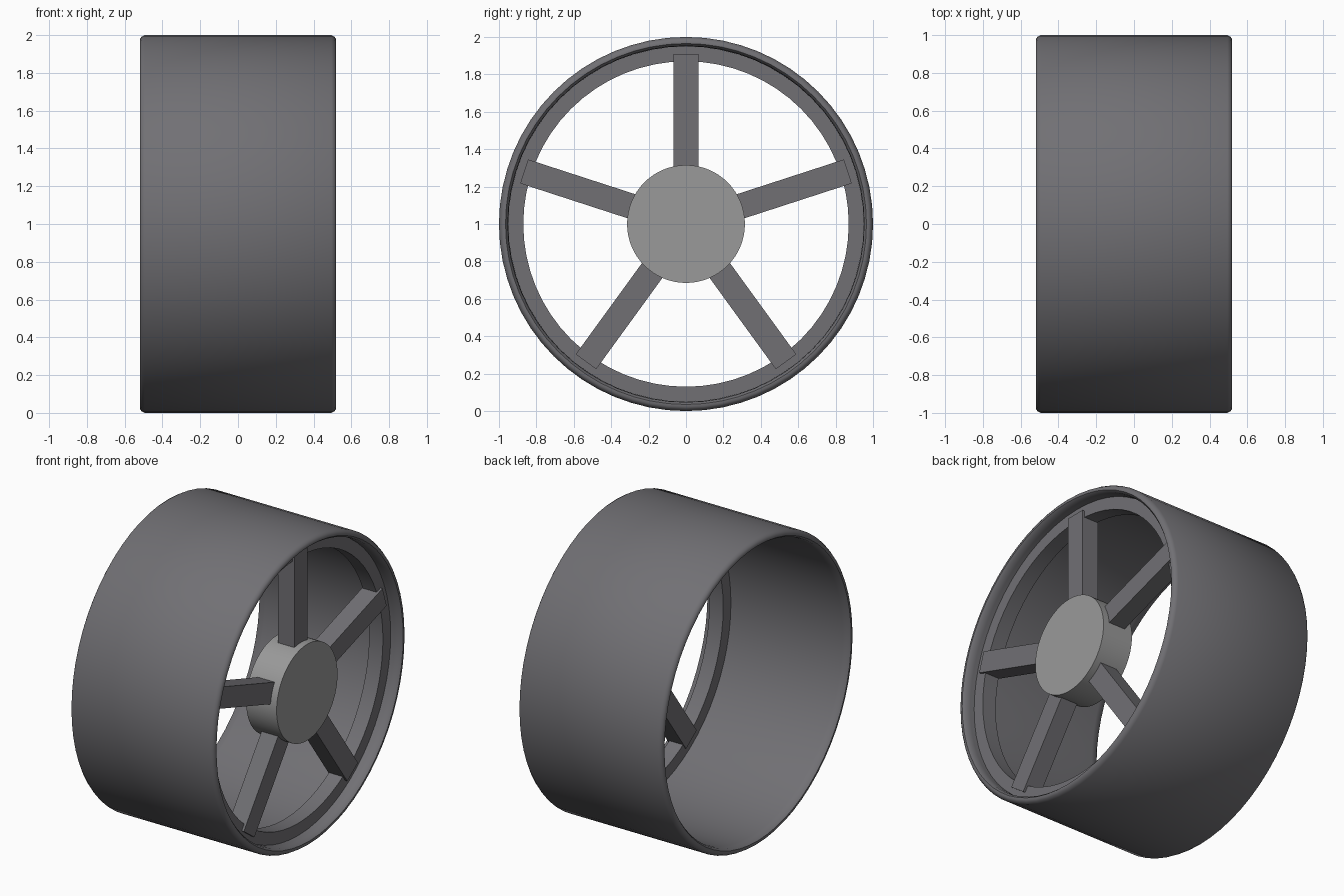
import bpy, bmesh, math
from mathutils import Matrix

if "Cube" in bpy.data.objects:
    bpy.data.objects.remove(bpy.data.objects["Cube"])


def material(name, value):
    m = bpy.data.materials.new(name)
    m.diffuse_color = (*value, 1)
    m.use_nodes = True
    m.node_tree.nodes["Principled BSDF"].inputs["Base Color"].default_value = m.diffuse_color
    return m


DARK = material("dark grey", (0.165, 0.162, 0.175))
LIGHT = material("light grey", (0.32, 0.32, 0.32))


def finish(name, bm, mat, smooth=True):
    bmesh.ops.recalc_face_normals(bm, faces=bm.faces)
    me = bpy.data.meshes.new(name)
    bm.to_mesh(me)
    bm.free()
    me.materials.append(mat)
    ob = bpy.data.objects.new(name, me)
    ob.location.z = 1
    bpy.context.collection.objects.link(ob)
    if smooth:
        bpy.context.view_layer.objects.active = ob
        ob.select_set(True)
        bpy.ops.object.shade_smooth_by_angle(angle=math.radians(40))
        ob.select_set(False)
    return ob


def lathe(name, profile, mat, steps=64):
    """Revolve a closed (x, radius) profile around the x axis."""
    bm = bmesh.new()
    rings = []
    for i in range(steps):
        a = 2 * math.pi * i / steps
        rings.append([bm.verts.new((x, r * math.sin(a), r * math.cos(a))) for x, r in profile])
    n = len(profile)
    for i in range(steps):
        p, q = rings[i], rings[(i + 1) % steps]
        for j in range(n):
            k = (j + 1) % n
            bm.faces.new((p[j], p[k], q[k], q[j]))
    return finish(name, bm, mat)


# Tyre: thin tube with rounded edges
half = [(0.47, 0.95), (0.505, 0.953), (0.52, 0.965), (0.52, 0.978), (0.512, 0.99), (0.495, 1.0)]
lathe("tyre", half + [(-x, r) for x, r in reversed(half)], DARK)

# Inner ring that carries the spokes
lathe("rim_ring", [(0.34, 0.87), (0.44, 0.87), (0.44, 0.955), (0.34, 0.955)], DARK)

# Hub
bm = bmesh.new()
bmesh.ops.create_cone(bm, cap_ends=True, segments=64, radius1=0.315, radius2=0.315, depth=0.22,
                      matrix=Matrix.Translation((0.39, 0, 0)) @ Matrix.Rotation(math.pi / 2, 4, 'Y'))
finish("hub", bm, LIGHT)

# Five spokes
for i in range(5):
    bm = bmesh.new()
    bmesh.ops.create_cube(bm, size=1, matrix=Matrix.Rotation(i * math.tau / 5, 4, 'X')
                          @ Matrix.Translation((0.395, 0, 0.595)) @ Matrix.Diagonal((0.12, 0.135, 0.63, 1)))
    finish(f"spoke_{i + 1}", bm, DARK, smooth=False)
